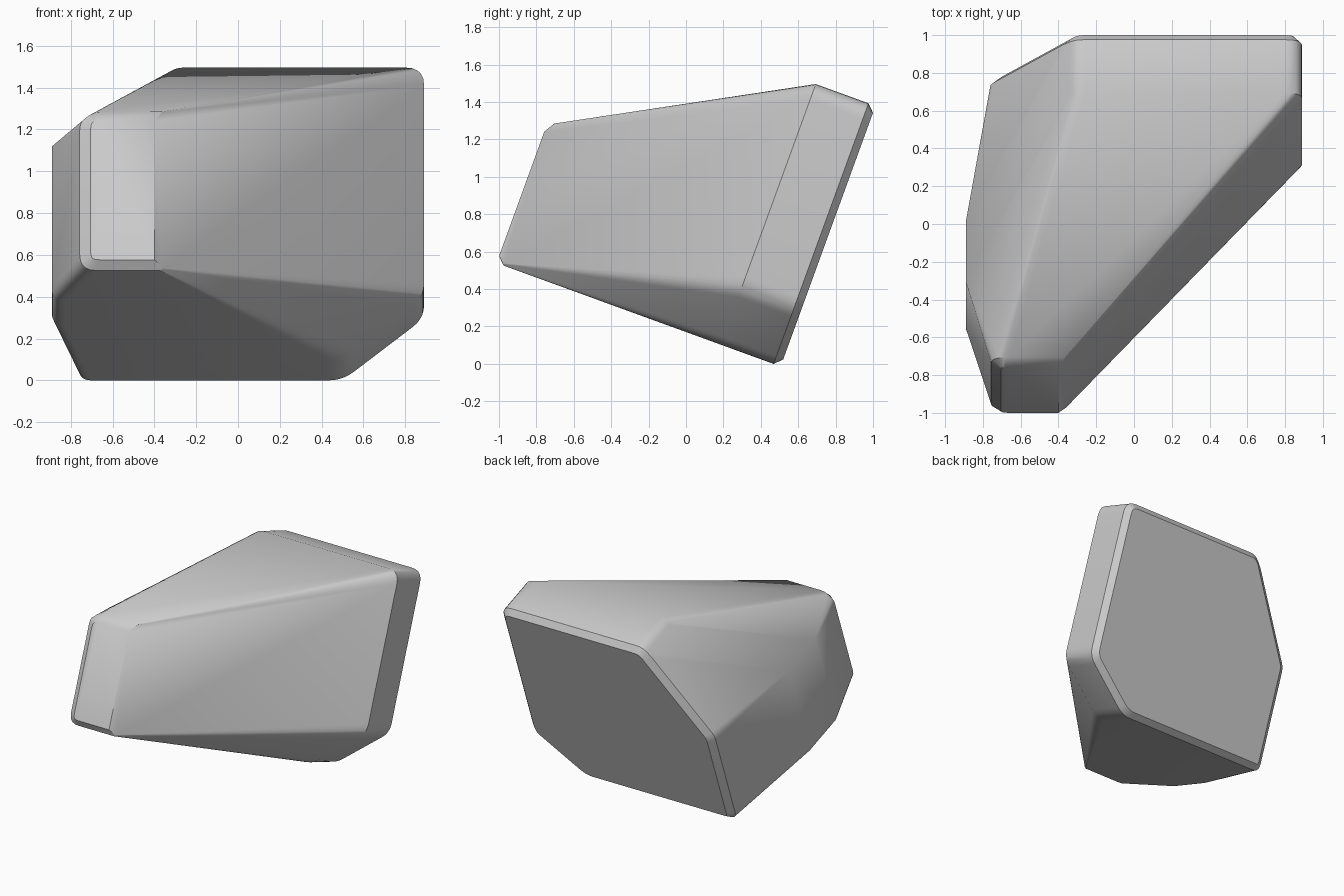
import bpy
import bmesh
import math
from mathutils import Matrix, Vector

cube = bpy.data.objects.get("Cube")
if cube:
    bpy.data.objects.remove(cube, do_unlink=True)


def rounded(corners, steps=5):
    """Round each (x, height, radius) corner of a closed profile."""
    points = []
    for i, (x, h, r) in enumerate(corners):
        p = Vector((x, h))
        if r == 0:
            points.append(p)
            continue
        before = Vector(corners[i - 1][:2])
        after = Vector(corners[(i + 1) % len(corners)][:2])
        a = p + (before - p).normalized() * r
        b = p + (after - p).normalized() * r
        for s in range(steps + 1):
            t = s / steps
            points.append(a * (1 - t) ** 2 + p * 2 * t * (1 - t) + b * t * t)
    return points


FRONT, SHOULDER, BACK = -1.137, 0.14, 0.48
BASE, BROW, TOP = 0.163, 0.95, 1.646

# Cross-sections, before the stone is tipped back
right_part = [(0.5, BASE, 0.07), (0.89, 0.479, 0.07),
              (0.89, TOP, 0.09), (-0.32, TOP, 0.06)]
back_profile = rounded(right_part + [(-0.755, BROW, 0.04), (-0.755, BASE, 0.06)])
shoulder_profile = [p for p in back_profile if p.x > -0.4]
front_profile = rounded([(-0.4, BASE, 0), (-0.4, BROW, 0),
                         (-0.745, BROW, 0.08), (-0.745, BASE, 0.08)])
side_profile = rounded([(-0.5, BASE, 0), (-0.5, BROW, 0),
                        (-0.89, BROW, 0), (-0.89, BASE, 0.06)])

# Wrap the sections in one convex stone
bm = bmesh.new()
sections = [(FRONT, front_profile), (-0.67, side_profile), (-0.33, side_profile),
            (SHOULDER, shoulder_profile), (BACK, back_profile)]
for depth, profile in sections:
    for p in profile:
        bm.verts.new((p.x, depth, p.y))
hull = bmesh.ops.convex_hull(bm, input=bm.verts[:])
loose = {g for g in hull["geom_interior"] + hull["geom_unused"]
         if isinstance(g, bmesh.types.BMVert)}
bmesh.ops.delete(bm, geom=list(loose), context="VERTS")
bmesh.ops.dissolve_limit(bm, angle_limit=math.radians(0.8),
                         verts=bm.verts[:], edges=bm.edges[:])
bm.normal_update()

# Chamfer the rims of the back and front faces, leaving the diagonal cut sharp
rim = set()
for face in bm.faces:
    if abs(face.normal.y) > 0.99:
        for edge in face.edges:
            on_front = face.normal.y < 0
            if not (on_front and all(v.co.x > -0.41 for v in edge.verts)):
                rim.add(edge)
bmesh.ops.bevel(bm, geom=list(rim), offset=0.04, offset_type="OFFSET",
                segments=1, affect="EDGES", clamp_overlap=True)

# Tip the stone back and stand it on the ground, centred
bm.transform(Matrix.Rotation(math.radians(-20), 4, "X"))
lows = [min(v.co[i] for v in bm.verts) for i in range(3)]
highs = [max(v.co[i] for v in bm.verts) for i in range(3)]
bm.transform(Matrix.Translation((-(lows[0] + highs[0]) / 2,
                                 -(lows[1] + highs[1]) / 2, -lows[2])))
bmesh.ops.recalc_face_normals(bm, faces=bm.faces[:])

mesh = bpy.data.meshes.new("stone")
bm.to_mesh(mesh)
bm.free()
stone = bpy.data.objects.new("stone", mesh)
bpy.context.collection.objects.link(stone)

# Plain grey stone
grey = bpy.data.materials.new("stone_grey")
grey.use_nodes = True
colour = (0.6, 0.6, 0.6, 1)
grey.diffuse_color = colour
grey.node_tree.nodes["Principled BSDF"].inputs["Base Color"].default_value = colour
mesh.materials.append(grey)

bpy.ops.object.select_all(action="DESELECT")
stone.select_set(True)
bpy.context.view_layer.objects.active = stone
bpy.ops.object.shade_smooth_by_angle(angle=math.radians(35))
